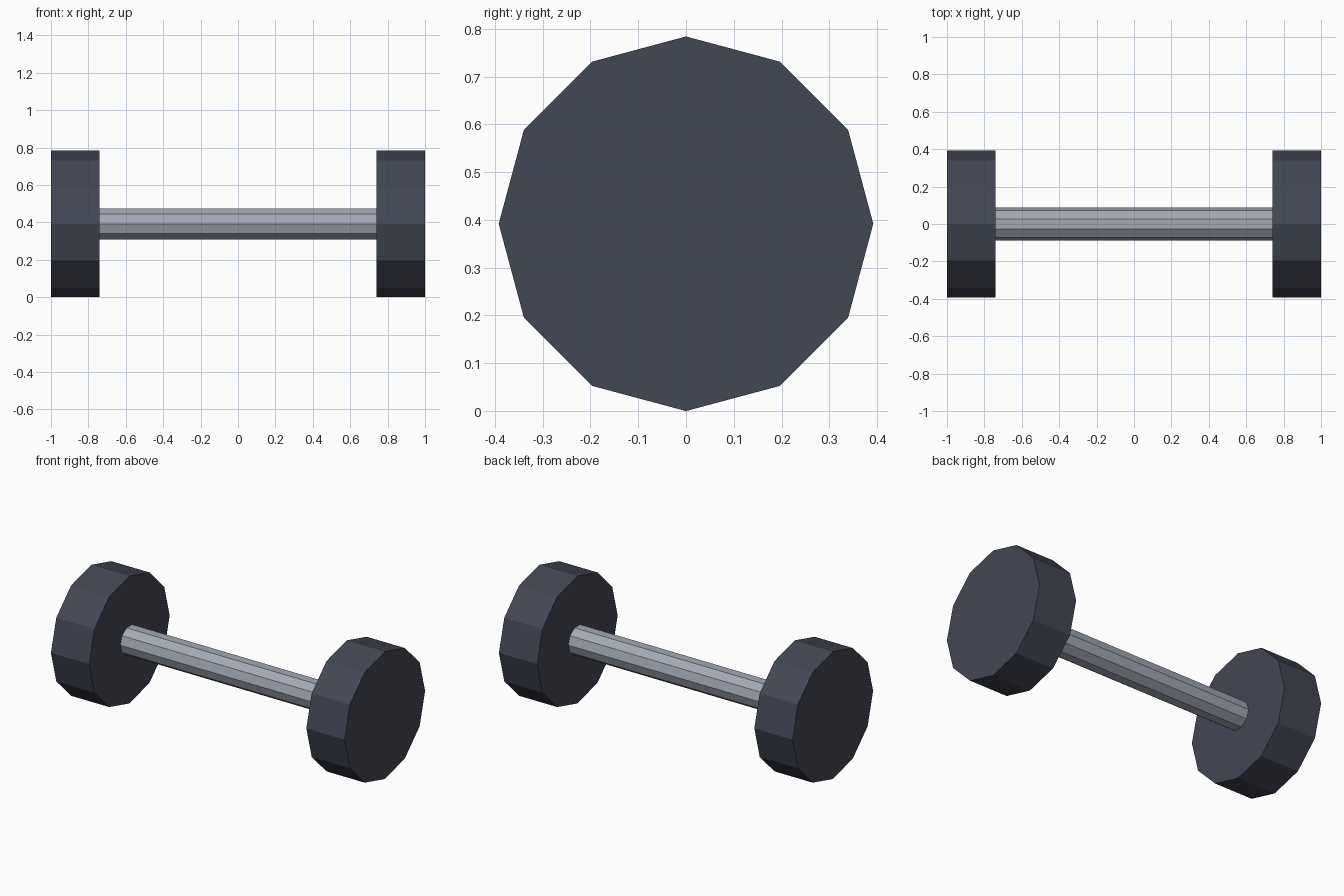
import bpy
import bmesh
from math import radians
from mathutils import Matrix

default = bpy.data.objects.get("Cube")
if default:
    bpy.data.objects.remove(default, do_unlink=True)

AXIS_HEIGHT = 0.392


def make_material(name, rgb):
    mat = bpy.data.materials.new(name)
    mat.use_nodes = True
    mat.diffuse_color = (*rgb, 1)
    mat.node_tree.nodes["Principled BSDF"].inputs["Base Color"].default_value = (*rgb, 1)
    return mat


def make_cylinder(name, sides, radius, length, x, mat):
    """Flat-sided cylinder lying along x, with corners at front and back."""
    bm = bmesh.new()
    bmesh.ops.create_cone(bm, cap_ends=True, segments=sides, radius1=radius,
                          radius2=radius, depth=length,
                          matrix=Matrix.Rotation(radians(90), 4, "Y"))
    mesh = bpy.data.meshes.new(name)
    bm.to_mesh(mesh)
    bm.free()
    mesh.materials.append(mat)
    obj = bpy.data.objects.new(name, mesh)
    obj.location = (x, 0, AXIS_HEIGHT)
    bpy.context.collection.objects.link(obj)
    return obj


iron = make_material("dark iron", (0.055, 0.063, 0.09))
steel = make_material("grey steel", (0.36, 0.40, 0.46))

# Handle bar, seated slightly into both weights
make_cylinder("handle_bar", 10, 0.088, 1.5, 0, steel)

# Weights at both ends
for side, name in ((1, "left_weight"), (-1, "right_weight")):
    make_cylinder(name, 12, AXIS_HEIGHT, 0.26, side * 0.87, iron)
